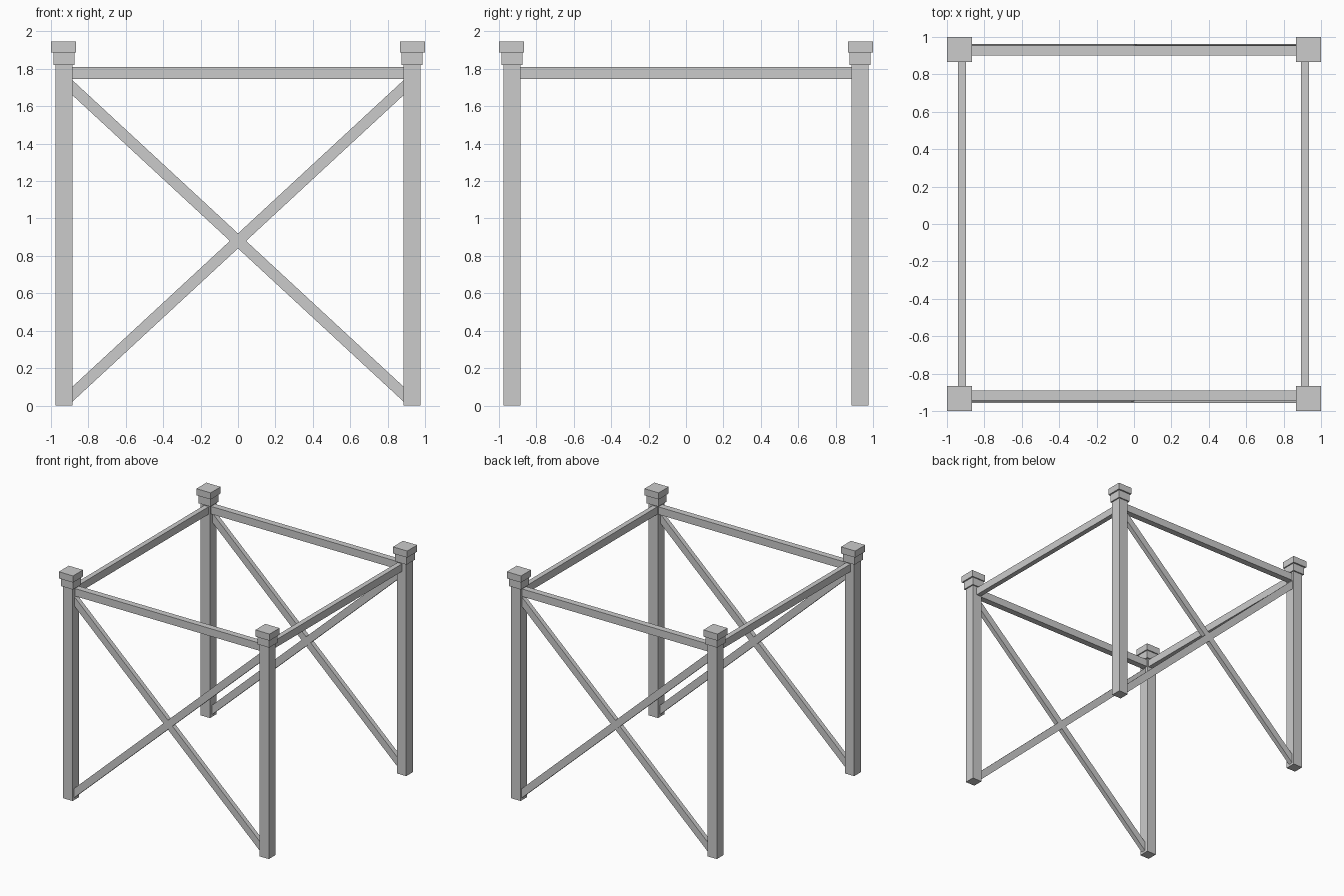
import bpy
from math import atan2, cos
from mathutils import Matrix, Vector
import bmesh

if "Cube" in bpy.data.objects:
    bpy.data.objects.remove(bpy.data.objects["Cube"])


def box(name, lo, hi):
    """Axis-aligned box between two corners."""
    lo, hi = Vector(lo), Vector(hi)
    bm = bmesh.new()
    bmesh.ops.create_cube(bm, size=1, matrix=Matrix.Translation((lo + hi) / 2)
                          @ Matrix.Diagonal((*(hi - lo), 1)))
    return finish(name, bm)


def finish(name, bm):
    bmesh.ops.recalc_face_normals(bm, faces=bm.faces)
    mesh = bpy.data.meshes.new(name)
    bm.to_mesh(mesh)
    bm.free()
    ob = bpy.data.objects.new(name, mesh)
    bpy.context.collection.objects.link(ob)
    return ob


def block(name, x, y, half, z0, z1):
    return box(name, (x - half, y - half, z0), (x + half, y + half, z1))


def brace(name, y0, y1, s):
    """Diagonal bar with ends cut vertically against the posts."""
    bm = bmesh.new()
    outline = [(-s * INNER, 0.02), (s * INNER, 1.66), (s * INNER, 1.74), (-s * INNER, 0.10)]
    face = bm.faces.new([bm.verts.new((x, y0, z)) for x, z in outline])
    moved = bmesh.ops.extrude_face_region(bm, geom=[face])["geom"]
    bmesh.ops.translate(bm, vec=(0, y1 - y0, 0),
                        verts=[v for v in moved if isinstance(v, bmesh.types.BMVert)])
    return finish(name, bm)


C = 0.931      # post centre
INNER = 0.886  # inner face of posts

# Corner posts with stepped caps
for sx, nx in ((-1, "left"), (1, "right")):
    for sy, ny in ((-1, "front"), (1, "back")):
        tag = f"{ny}_{nx}"
        block("post_" + tag, sx * C, sy * C, 0.045, 0, 1.82)
        block("collar_" + tag, sx * C, sy * C, 0.056, 1.82, 1.888)
        block("cap_" + tag, sx * 0.9325, sy * 0.9325, 0.0675, 1.888, 1.945)

# Top rails
Z0, Z1 = 1.745, 1.81
box("left_rail", (-0.941, -INNER, Z0), (-0.898, INNER, Z1))
box("right_rail", (0.893, -INNER, Z0), (0.936, INNER, Z1))
box("front_rail", (-INNER, -0.944, Z0), (INNER, -0.890, Z1))
box("back_rail", (-INNER, 0.900, Z0), (INNER, 0.954, Z1))

# Crossed braces, one lapping the other
brace("front_brace_rising", -0.957, -0.917, 1)
brace("front_brace_falling", -0.950, -0.910, -1)
brace("back_brace_rising", 0.916, 0.956, 1)
brace("back_brace_falling", 0.923, 0.963, -1)
